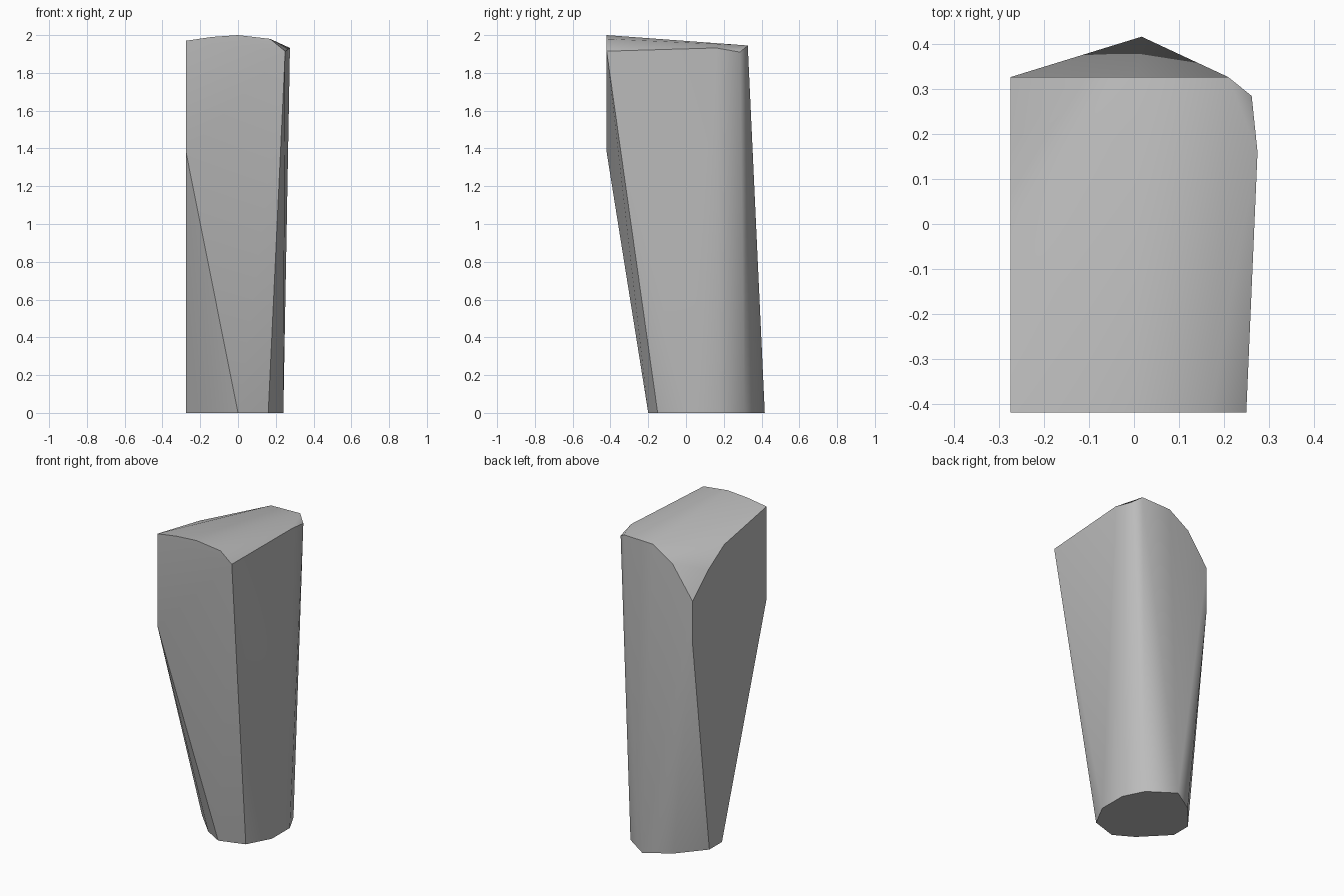
import bpy
import bmesh
import math

cube = bpy.data.objects.get("Cube")
if cube:
    bpy.data.objects.remove(cube, do_unlink=True)

# Flat limits of the block
LEFT, FRONT, BACK = -0.275, -0.42, 0.327
SHOULDER = 1.38


def grey_material():
    mat = bpy.data.materials.new("stone_grey")
    mat.use_nodes = True
    colour = (0.5, 0.5, 0.5, 1.0)
    mat.diffuse_color = colour
    mat.node_tree.nodes["Principled BSDF"].inputs["Base Color"].default_value = colour
    return mat


# Narrow rounded foot, ten sides, flat on the ground
foot_outline = [(0.017, 0.417), (0.175, 0.31), (0.24, 0.18), (0.24, 0.0),
                (0.16, -0.15), (0.0, -0.2), (-0.12, -0.13), (LEFT, 0.03),
                (LEFT, 0.157), (-0.137, 0.32)]

# Arched upper edges, each lying in one of the flat sides
front_arch = [(LEFT, 1.97), (-0.14, 1.99), (0.0, 2.0), (0.17, 1.98), (0.25, 1.915)]
back_arch = [(LEFT, 1.65), (-0.135, 1.85), (0.005, 1.94), (0.21, 1.945)]
left_arch = [(0.167, 1.79), (0.007, 1.89)]

# Rounded back right corner of the top
corner = [(0.275, 0.16, 1.932), (0.262, 0.285, 1.91)]

points = [(x, y, 0.0) for x, y in foot_outline]
points += [(x, FRONT, z) for x, z in front_arch]
points += [(x, BACK, z) for x, z in back_arch]
points += [(LEFT, y, z) for y, z in left_arch]
points += [(LEFT, y, SHOULDER) for y in (FRONT, BACK)]
points += corner

# Wrap the outlines in one convex skin
bm = bmesh.new()
for point in points:
    bm.verts.new(point)
hull = bmesh.ops.convex_hull(bm, input=bm.verts[:])
unused = [v for v in bm.verts if not v.link_faces]
bmesh.ops.delete(bm, geom=unused, context="VERTS")
bmesh.ops.dissolve_limit(bm, angle_limit=math.radians(0.5),
                         verts=bm.verts[:], edges=bm.edges[:])
bmesh.ops.recalc_face_normals(bm, faces=bm.faces[:])

mesh = bpy.data.meshes.new("tapered_block")
bm.to_mesh(mesh)
bm.free()
mesh.materials.append(grey_material())
block = bpy.data.objects.new("tapered_block", mesh)
bpy.context.collection.objects.link(block)

# Soft facets with crisp main edges
bpy.ops.object.select_all(action="DESELECT")
block.select_set(True)
bpy.context.view_layer.objects.active = block
bpy.ops.object.shade_smooth_by_angle(angle=math.radians(35))
